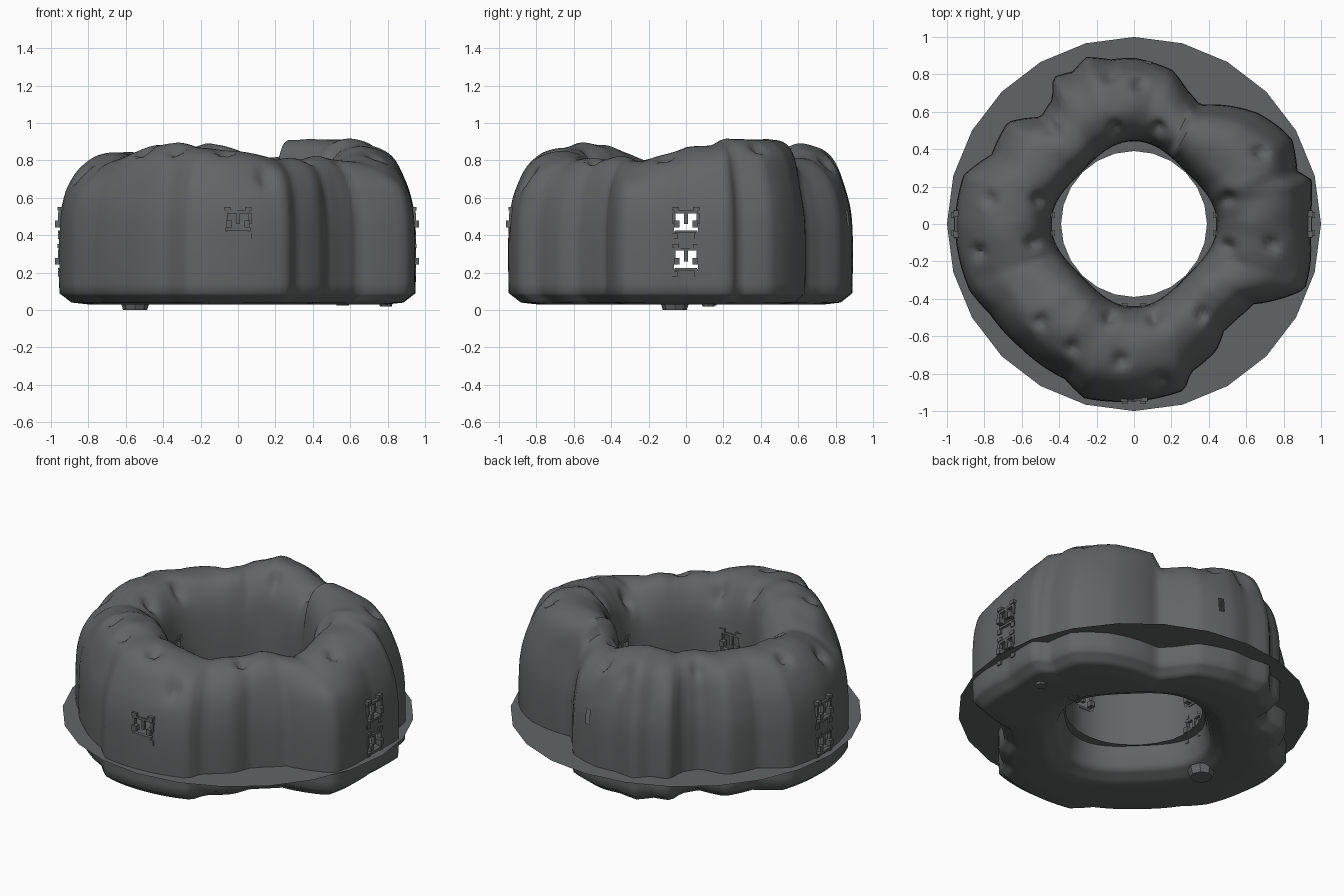
import bpy, bmesh, math
from mathutils import Vector, noise

if "Cube" in bpy.data.objects:
    bpy.data.objects.remove(bpy.data.objects["Cube"])


def material(name, colour):
    mat = bpy.data.materials.new(name)
    mat.use_nodes = True
    mat.diffuse_color = colour
    mat.node_tree.nodes["Principled BSDF"].inputs["Base Color"].default_value = colour
    return mat


STONE = material("dark grey stone", (0.12, 0.13, 0.13, 1))


def finish(name, bm):
    mesh = bpy.data.meshes.new(name)
    bm.to_mesh(mesh)
    bm.free()
    mesh.materials.append(STONE)
    ob = bpy.data.objects.new(name, mesh)
    bpy.context.collection.objects.link(ob)
    return ob


def select_only(ob):
    bpy.ops.object.select_all(action='DESELECT')
    ob.select_set(True)
    bpy.context.view_layer.objects.active = ob


def add_box(bm, centre, size):
    for v in bmesh.ops.create_cube(bm, size=1)["verts"]:
        v.co = Vector(a * b for a, b in zip(v.co, size)) + Vector(centre)


def lookup(table, angle):
    for (a, p), (b, q) in zip(table, table[1:]):
        if a <= angle <= b:
            return p + (q - p) * (angle - a) / (b - a)


# Lobed outline of the ring: angle in degrees, outer radius in hundredths
OUTLINE = [(0, 94), (14, 98), (18, 92), (28, 96), (33, 94), (42, 89), (54, 79),
           (61, 73), (68, 77), (76, 85), (90, 89), (98, 89), (106, 93), (112, 88),
           (119, 90), (123, 80), (131, 76), (141, 87), (154, 85), (164, 95),
           (180, 96), (202, 95), (212, 91), (228, 90), (246, 91), (254, 97),
           (270, 95), (287, 93), (291, 85), (303, 81), (310, 75), (317, 75),
           (326, 77), (339, 98), (347, 97), (360, 94)]
# Height of the crest around the ring
CREST = [(0, 87), (12, 89), (20, 92), (35, 92), (60, 92), (64, 83), (82, 82),
         (90, 86), (105, 90), (120, 85), (150, 85), (180, 85), (200, 80), (225, 89),
         (240, 90), (250, 88), (270, 86), (290, 81), (320, 83), (340, 80), (360, 87)]
# Pits on the top, in hundredths
PITS = [(-13, 79), (3, 75), (-10, 51), (13, 51), (-43, 50), (68, 38), (-77, 13),
        (-51, 13), (50, 14), (-54, -10), (-83, -15), (50, -12), (74, -11),
        (-50, -52), (-13, -50), (11, -50), (36, -48), (-33, -66), (-7, -73),
        (14, -84)]


def section(ro, ri, h):
    """Cross-section of the ring from the bottom, up the outside and down the inside."""
    w = ro - ri
    keys = [(ri + .12, .03), (ro - .16, .03), (ro - .07, .04), (ro - .005, .09), (ro, .3),
            (ro - .005, .5), (ro - .035, .64), (ro - .2 * w, h - .09),
            (ro - .36 * w, h - .025), (ri + .4 * w, h), (ri + .19 * w, h - .035),
            (ri + .045 * w, h - .15), (ri, .5), (ri, .17), (ri + .035, .07)]
    pts = []
    for i, key in enumerate(keys):
        p = Vector(key)
        q = Vector(keys[(i + 1) % len(keys)])
        pts += [p.lerp(q, k / 4) for k in range(4)]
    # Round the upper corners but keep the base crisp
    for _ in range(3):
        pts = [p if p.y < .1 else (pts[i - 1] + p * 2 + pts[(i + 1) % len(pts)]) / 4
               for i, p in enumerate(pts)]
    return pts


# Rock ring
STEPS = 180
bm = bmesh.new()
rings = []
for s in range(STEPS):
    deg = 360 * s / STEPS
    a = math.radians(deg)
    ri = .418 + .024 * math.cos(4 * a)
    ring = []
    for p in section(lookup(OUTLINE, deg) / 100, ri, lookup(CREST, deg) / 100):
        co = Vector((p.x * math.cos(a), p.x * math.sin(a), p.y))
        if co.z > .55:
            # Pits sink down and towards the middle of the ring wall
            sink = Vector((.68 * math.cos(a), .68 * math.sin(a), .4)) - co
            sink.normalize()
            for x, y in PITS:
                d = math.hypot(co.x - x / 100, co.y - y / 100)
                co += sink * .06 * max(0, 1 - d / .06) ** 1.5
            co.z += .012 * noise.noise(co * 7)
        ring.append(bm.verts.new(co))
    rings.append(ring)
for s, ring in enumerate(rings):
    nxt = rings[(s + 1) % STEPS]
    for i in range(len(ring)):
        j = (i + 1) % len(ring)
        bm.faces.new((ring[i], nxt[i], nxt[j], ring[j]))
bmesh.ops.recalc_face_normals(bm, faces=bm.faces)
rock = finish("rock_ring", bm)

# Slots cut through the side walls and the front wall
bm = bmesh.new()
for z in (.27, .47):
    add_box(bm, (0, 0, z), (2.2, .13, .1))
add_box(bm, (0, -.7, .47), (.13, .7, .1))
cutter = finish("slot_cutter", bm)
cutter.hide_render = True
select_only(rock)
cut = rock.modifiers.new("slots", 'BOOLEAN')
cut.object = cutter
cut.operation = 'DIFFERENCE'
cut.solver = 'EXACT'
cut.use_self = True
bpy.ops.object.modifier_apply(modifier=cut.name)
bpy.data.objects.remove(cutter)

# The rock is a hollow shell, so the slots have no walls between its skins
bm = bmesh.new()
bm.from_mesh(rock.data)
walls = []
for f in bm.faces:
    c = f.calc_center_median()
    if min(abs(c.x), abs(c.y)) < .08 and .5 < c.xy.length < .87 and .2 < c.z < .54:
        walls.append(f)
bmesh.ops.delete(bm, geom=walls, context='FACES')
bm.to_mesh(rock.data)
bm.free()
bpy.ops.object.shade_smooth_by_angle(angle=math.radians(60))


# Latch sockets around the slots; only the middle clasp stands proud of the wall
def socket(name, radius, turn, z):
    bm = bmesh.new()
    for side in (-1, 1):
        add_box(bm, (0, side * .064, .02), (.025, .016, .06))
        add_box(bm, (0, side * .055, .072), (.03, .035, .02))
        add_box(bm, (0, side * .06, -.075), (.025, .03, .03))
        add_box(bm, (.01, side * .05, -.01), (.035, .03, .035))
    add_box(bm, (0, 0, .054), (.02, .13, .014))
    add_box(bm, (0, 0, .02), (.02, .02, .06))
    add_box(bm, (0, 0, -.052), (.025, .12, .014))
    ob = finish(name, bm)
    ob.location = (radius * math.cos(turn), radius * math.sin(turn), z)
    ob.rotation_euler.z = turn


for label, turn, heights, reach in (("left", 0, (.27, .47), .94),
                                    ("right", math.pi, (.27, .47), .95),
                                    ("front", -math.pi / 2, (.47,), .935)):
    for level, z in enumerate(heights):
        socket(f"{label}_outer_socket_{level}", reach, turn, z)
        socket(f"{label}_inner_socket_{level}", -.45, turn + math.pi, z)

# Flat ground skirt, a thin open ring
bm = bmesh.new()
inner, outer = [bmesh.ops.create_circle(bm, segments=24, radius=r)["verts"]
                for r in (.39, 1)]
for i in range(24):
    j = (i + 1) % 24
    bm.faces.new((inner[i], outer[i], outer[j], inner[j]))
for v in bm.verts:
    v.co.z = .205
bm.normal_update()
if sum(f.normal.z for f in bm.faces) < 0:
    bmesh.ops.reverse_faces(bm, faces=bm.faces)
finish("ground_skirt", bm)

# Small stubs under the base
for n, (x, y, r, low) in enumerate([(-.55, -.06, .08, 0), (.79, .12, .04, .02),
                                    (.56, .13, .04, .025)]):
    bm = bmesh.new()
    bmesh.ops.create_cone(bm, cap_ends=True, segments=8, radius1=r * .8, radius2=r,
                          depth=.05 - low)
    ob = finish(f"base_stub_{n}", bm)
    ob.location = (x, y, (.05 + low) / 2)
